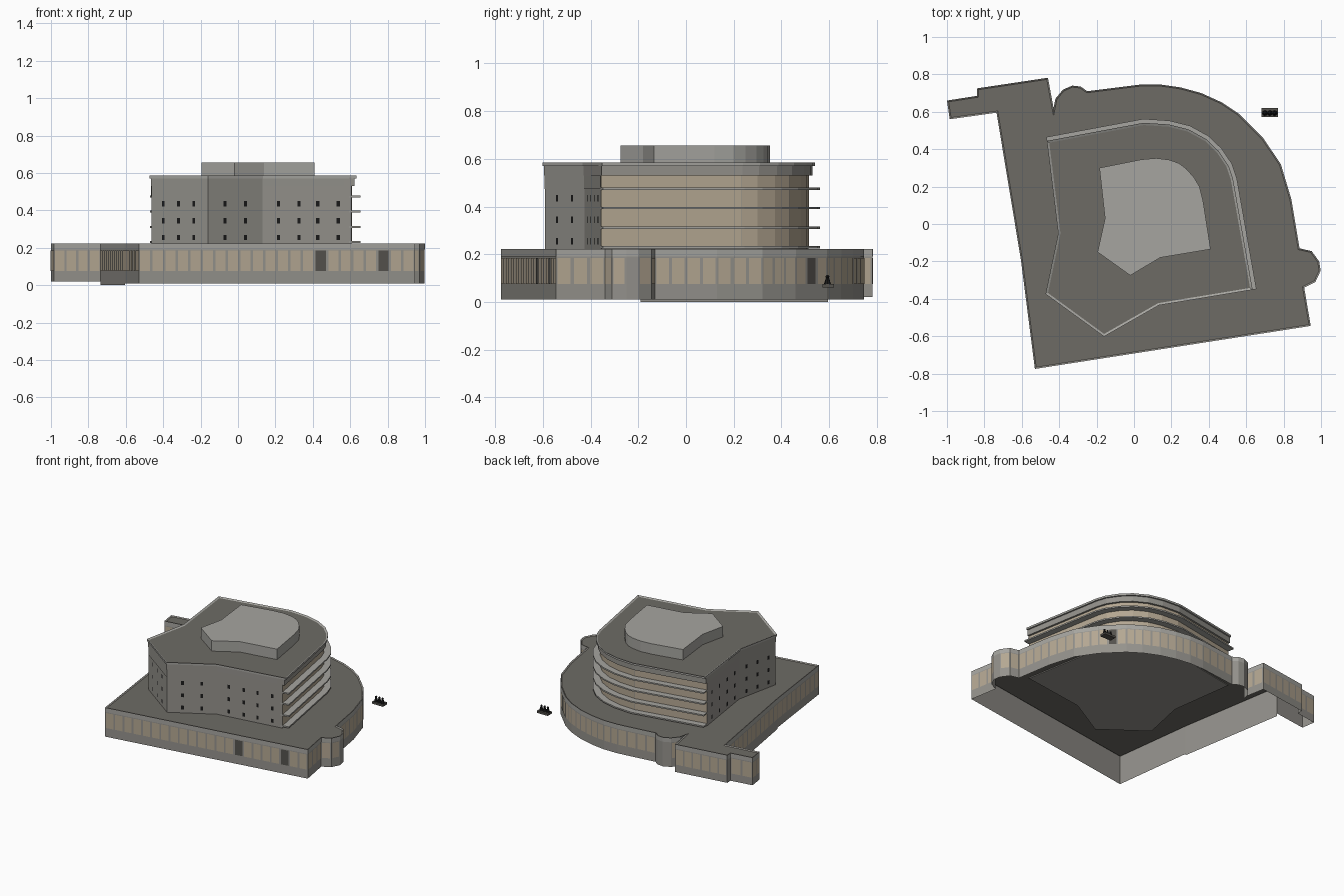
import bpy, bmesh
from mathutils import Vector

if "Cube" in bpy.data.objects:
    bpy.data.objects.remove(bpy.data.objects["Cube"])


def mat(name, r, g, b):
    m = bpy.data.materials.new(name)
    m.diffuse_color = (r, g, b, 1)
    m.use_nodes = True
    m.node_tree.nodes["Principled BSDF"].inputs["Base Color"].default_value = m.diffuse_color
    return m


WALL = mat("stone", 0.30, 0.29, 0.265)
LIGHT = mat("pale_stone", 0.38, 0.375, 0.35)
ROOF = mat("roof_grey", 0.155, 0.148, 0.13)
TAN = mat("tan_glass", 0.46, 0.39, 0.29)
DARK = mat("dark_glass", 0.09, 0.085, 0.075)
BLACK = mat("black", 0.01, 0.01, 0.01)


def finish(name, bm, *mats):
    me = bpy.data.meshes.new(name)
    bm.to_mesh(me)
    bm.free()
    for m in mats:
        me.materials.append(m)
    ob = bpy.data.objects.new(name, me)
    bpy.context.collection.objects.link(ob)
    return ob


def normal(a, b):
    d = Vector(b) - Vector(a)
    return Vector((d.y, -d.x)).normalized()


def offset(line, dist):
    """Move an open counterclockwise polyline outward (negative: inward)."""
    out = []
    for i, p in enumerate(line):
        ns = []
        if i > 0:
            ns.append(normal(line[i - 1], p))
        if i < len(line) - 1:
            ns.append(normal(p, line[i + 1]))
        n = sum(ns, Vector((0, 0))).normalized()
        q = Vector(p) + n * (dist / max(0.5, n.dot(ns[0])))
        out.append((q.x, q.y))
    return out


def prism(name, pts, z0, z1, mats, rim=0, drop=0, floor=True):
    """Extruded outline with optional sunken roof; z0 may be one value per edge."""
    bm = bmesh.new()
    n = len(pts)
    top = [bm.verts.new((x, y, z1)) for x, y in pts]
    if isinstance(z0, list):
        for i in range(n):
            j = (i + 1) % n
            lo = [bm.verts.new((*pts[k], z0[i])) for k in (i, j)]
            bm.faces.new((lo[0], lo[1], top[j], top[i]))
    else:
        low = [bm.verts.new((x, y, z0)) for x, y in pts]
        for i in range(n):
            j = (i + 1) % n
            bm.faces.new((low[i], low[j], top[j], top[i]))
        if floor:
            bm.faces.new(low[::-1])
    cap = bm.faces.new(top)
    bm.normal_update()
    if rim:
        bmesh.ops.inset_region(bm, faces=[cap], thickness=rim, use_even_offset=True)
        for v in cap.verts:
            v.co.z -= drop
    if len(mats) > 1:
        cap.material_index = 1
    return finish(name, bm, *mats)


def panel(bm, a, b, t0, t1, z0, z1, index=0, out=0.002):
    a, b = Vector(a), Vector(b)
    n = normal(a, b) * out
    p, q = a.lerp(b, t0) + n, a.lerp(b, t1) + n
    f = bm.faces.new([bm.verts.new(c) for c in
                      ((*p, z0), (*q, z0), (*q, z1), (*p, z1))])
    f.material_index = index


# Podium: open-bottomed shell, outline runs counterclockwise from the front left
main = [(-0.53, -0.775), (0.945, -0.545), (0.91, -0.34), (0.97, -0.31), (0.998, -0.25),
        (0.99, -0.20), (0.95, -0.145), (0.885, -0.13), (0.842, 0.13), (0.785, 0.32),
        (0.69, 0.46), (0.56, 0.59), (0.47, 0.65), (0.36, 0.70), (0.25, 0.73),
        (0.14, 0.746), (0.03, 0.745), (-0.25, 0.71), (-0.285, 0.735), (-0.33, 0.74),
        (-0.38, 0.718), (-0.42, 0.67), (-0.43, 0.62)]
wing = [(-0.46, 0.782), (-0.84, 0.725), (-0.84, 0.685), (-1.0, 0.66), (-0.985, 0.56)]
west = [(-0.735, 0.595), (-0.605, -0.19)]
podium = main + wing + west
bottoms = [0.01] * (len(main) - 1) + [0.02] * 6 + [0.0, 0.01]
prism("podium", podium, bottoms, 0.222, [WALL, ROOF], 0.008, 0.006)

# Podium windows and pale fascia along every edge
bm = bmesh.new()
band = bmesh.new()
for i, a in enumerate(podium):
    b = podium[(i + 1) % len(podium)]
    length = (Vector(b) - Vector(a)).length
    panel(band, a, b, 0, 1, 0.19, 0.222, 0, 0.001)
    if length < 0.055:
        continue
    n = max(1, round(length / 0.067))
    for k in range(n):
        dark = (i == 0 and k in (14, 19)) or (i == 10 and k == 1)
        panel(bm, a, b, (k + 0.1) / n, (k + 0.9) / n, 0.075, 0.185, int(dark))
finish("podium_windows", bm, TAN, DARK)
finish("podium_fascia", band, LIGHT)

# Tower outline: curved glazed side and folded masonry side
curve = [(0.655, -0.348), (0.55, 0.245), (0.525, 0.32), (0.47, 0.402), (0.40, 0.47),
         (0.30, 0.525), (0.19, 0.553), (0.05, 0.562), (-0.47, 0.465)]
folds = [(-0.46, 0.43), (-0.395, -0.05), (-0.462, -0.37), (-0.16, -0.59),
         (0.13, -0.425), (0.62, -0.345)]
glass = offset(curve, -0.048)
prism("tower_body", glass + folds[1:-1], 0.21, 0.575, [WALL])
prism("tower_upper_band", offset(curve, -0.032) + offset(folds, 0.004)[1:-1],
      0.53, 0.573, [WALL])
prism("tower_cornice", offset(curve, -0.021) + offset(folds, 0.010)[1:-1],
      0.571, 0.585, [LIGHT, ROOF], 0.012, 0.006)

# Ribbon glazing on the curved side
bm = bmesh.new()
for a, b in zip(glass, glass[1:]):
    panel(bm, a, b, 0, 1, 0.225, 0.53)
finish("ribbon_glazing", bm, TAN)

# Projecting floor slabs on the curved side
for k, z in enumerate((0.230, 0.311, 0.394, 0.475)):
    prism(f"floor_slab_{k + 1}", curve + offset(curve, -0.06)[::-1],
          z - 0.005, z + 0.005, [LIGHT])

# Small punched windows and string course on the masonry side
columns = [(0.15, 0.38, 0.62, 0.85), (0.2, 0.5, 0.8), (0.21, 0.48, 0.75),
           (0.31, 0.69), (0.18, 0.41, 0.62, 0.85)]
body = [glass[-1]] + folds[1:-1] + [glass[0]]
bm = bmesh.new()
course = bmesh.new()
for a, b, ts in zip(body, body[1:], columns):
    w = 0.009 / (Vector(b) - Vector(a)).length
    panel(course, a, b, 0, 1, 0.473, 0.53, 0, 0.003)
    for t in ts:
        for z in (0.255, 0.345, 0.435):
            panel(bm, a, b, t - w, t + w, z - 0.014, z + 0.014)
finish("tower_windows", bm, BLACK)
finish("string_course", course, WALL)

# Rooftop plant room
plant = [(-0.195, -0.15), (-0.02, -0.275), (0.14, -0.18), (0.41, -0.135), (0.37, 0.12),
         (0.35, 0.20), (0.32, 0.25), (0.28, 0.295), (0.24, 0.325), (0.19, 0.343),
         (0.12, 0.352), (0.04, 0.345), (-0.185, 0.30), (-0.155, 0.03)]
prism("plant_room", plant, 0.575, 0.655, [LIGHT])

# Detached sculpture: plinth with three small figures
prism("sculpture_plinth", [(0.682, 0.572), (0.77, 0.572), (0.77, 0.62), (0.682, 0.62)],
      0.06, 0.075, [DARK])
for k, x in enumerate((0.70, 0.726, 0.752)):
    bpy.ops.mesh.primitive_cone_add(vertices=8, radius1=0.015, radius2=0.007,
                                    depth=0.026, location=(x, 0.593, 0.087))
    ob = bpy.context.object
    ob.name = f"figure_body_{k + 1}"
    ob.data.materials.append(BLACK)
    bpy.ops.mesh.primitive_uv_sphere_add(segments=8, ring_count=6, radius=0.008,
                                         location=(x, 0.593, 0.106))
    ob = bpy.context.object
    ob.name = f"figure_head_{k + 1}"
    ob.data.materials.append(BLACK)
